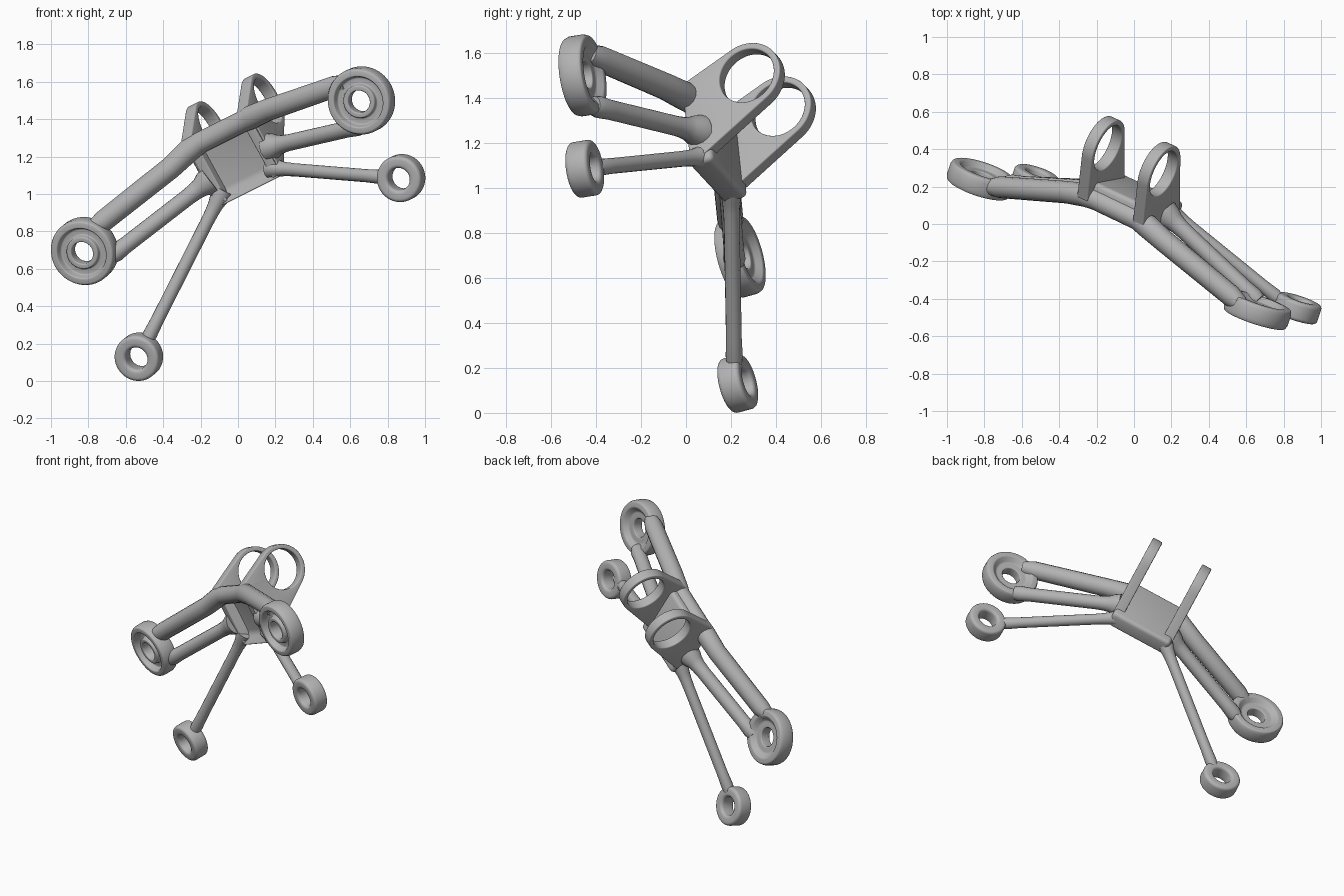
import bpy, bmesh
from math import sin, cos, pi, atan2
from mathutils import Vector, Matrix
from mathutils.geometry import convex_hull_2d

if "Cube" in bpy.data.objects:
    bpy.data.objects.remove(bpy.data.objects["Cube"], do_unlink=True)

grey = bpy.data.materials.new("plain grey")
grey.use_nodes = True
grey.diffuse_color = (0.45, 0.45, 0.45, 1)
grey.node_tree.nodes["Principled BSDF"].inputs["Base Color"].default_value = grey.diffuse_color

# Body frame: u runs between the lugs, v down the tray, m towards the back
u = Vector((0.82, -0.38, 0.41)).normalized()
m = Vector((0.28, 0.92, 0.25))
m = (m - u * m.dot(u)).normalized()
v = m.cross(u)
body = Matrix((u, v, m)).transposed().to_4x4()
body.translation = (-0.02, 0.08, 1.17)


def select(ob):
    bpy.ops.object.select_all(action="DESELECT")
    ob.select_set(True)
    bpy.context.view_layer.objects.active = ob


def finish(name, bm, matrix, bevel):
    bmesh.ops.recalc_face_normals(bm, faces=bm.faces)
    mesh = bpy.data.meshes.new(name)
    bm.to_mesh(mesh)
    bm.free()
    mesh.materials.append(grey)
    ob = bpy.data.objects.new(name, mesh)
    bpy.context.collection.objects.link(ob)
    ob.matrix_world = matrix
    select(ob)
    mod = ob.modifiers.new("rounded edges", "BEVEL")
    mod.width, mod.segments = bevel, 4
    mod.limit_method, mod.angle_limit = "ANGLE", 0.6
    bpy.ops.object.modifier_apply(modifier=mod.name)
    bpy.ops.object.shade_smooth_by_angle(angle=0.7)


def boss(name, centre, axis, profile, bevel):
    """Closed (radius, depth) profile revolved about the axis."""
    bm = bmesh.new()
    steps = 56
    rings = [[bm.verts.new((r * cos(a), r * sin(a), d)) for r, d in profile]
             for a in (2 * pi * i / steps for i in range(steps))]
    n = len(profile)
    for i in range(steps):
        here, there = rings[i], rings[(i + 1) % steps]
        for j in range(n):
            k = (j + 1) % n
            bm.faces.new((here[j], there[j], there[k], here[k]))
    matrix = Vector(axis).to_track_quat("Z", "Y").to_matrix().to_4x4()
    matrix.translation = centre
    finish(name, bm, matrix, bevel)


def tube(name, points, radii):
    """Round bar along a path with its own radius at every point."""
    curve = bpy.data.curves.new(name, "CURVE")
    curve.dimensions = "3D"
    curve.bevel_depth, curve.bevel_resolution = 1, 6
    curve.use_fill_caps = True
    spline = curve.splines.new("POLY")
    spline.points.add(len(points) - 1)
    for p, co, r in zip(spline.points, points, radii):
        p.co, p.radius = (*co, 1), r
    curve.materials.append(grey)
    ob = bpy.data.objects.new(name, curve)
    bpy.context.collection.objects.link(ob)
    select(ob)
    bpy.ops.object.convert(target="MESH")
    bpy.ops.object.shade_smooth_by_angle(angle=0.7)


def flared(name, start, end, r, flare):
    """Straight bar that widens softly at the body and sinks into the boss."""
    a, b = Vector(start), Vector(end)
    stops = [0, 0.06, 0.1, 0.15, 0.22, 0.85, 0.95, 1]
    swell = [1, 0.7, 0.3, 0.1, 0, 0, 0.15, -0.1]
    tube(name, [a.lerp(b, t) for t in stops], [r + flare * s for s in swell])


def lug(name, offset):
    """Teardrop cheek plate with a large round eye."""
    eye, outer, hole, half = Vector((-0.185, 0.312)), 0.16, 0.13, 0.034
    angles = [2 * pi * i / 72 for i in range(72)]
    corners = [Vector((s, z)) for s in (-0.23, 0.17) for z in (0.005, 0.03)]
    pts = corners + [eye + outer * Vector((cos(a), sin(a))) for a in angles]
    hull = [pts[i] for i in convex_hull_2d(pts)]
    edges = []
    for p, q in zip(hull, hull[1:] + hull[:1]):
        normal = Vector((q.y - p.y, p.x - q.x))
        d = normal.dot(p - eye)
        edges.append((normal, d) if d > 0 else (-normal, -d))
    angles = sorted(angles + [atan2(*(c - eye).yx) % (2 * pi) for c in corners])
    bm = bmesh.new()
    loops = []
    for a in angles:
        ray = Vector((cos(a), sin(a)))
        reach = min(d / n.dot(ray) for n, d in edges if n.dot(ray) > 1e-6)
        loops.append([bm.verts.new((offset + s * half, *(eye + ray * t)))
                      for t, s in ((hole, -1), (reach, -1), (reach, 1), (hole, 1))])
    for i, here in enumerate(loops):
        there = loops[(i + 1) % len(loops)]
        for j in range(4):
            k = (j + 1) % 4
            bm.faces.new((here[j], there[j], there[k], here[k]))
    bmesh.ops.remove_doubles(bm, verts=bm.verts, dist=1e-5)
    finish(name, bm, body, 0.012)


# Central tray, open to the front
bm = bmesh.new()
bmesh.ops.create_cube(bm, size=1)
for vert in bm.verts:
    vert.co = (vert.co.x * 0.42, vert.co.y * 0.38 - 0.01, vert.co.z * 0.12 + 0.05)
front = min(bm.faces, key=lambda f: f.calc_center_median().z)
bmesh.ops.inset_region(bm, faces=[front], thickness=0.07)
for vert in front.verts:
    vert.co.z += 0.08
finish("tray", bm, body, 0.025)

lug("left_lug", 0.18)
lug("right_lug", -0.18)

# Bosses: dished large ones, plain small ones
large = [(0.06, -0.045), (0.088, -0.045), (0.092, -0.015), (0.128, -0.015), (0.138, -0.055),
         (0.172, -0.052), (0.18, -0.03), (0.18, 0.03), (0.172, 0.052), (0.135, 0.055),
         (0.105, 0.025), (0.085, 0.025), (0.06, 0.025)]
small = [(0.06, -0.052), (0.125, -0.052), (0.125, 0.052), (0.06, 0.052)]
left_axis, right_axis = (0.31, 0.93, 0.15), (0.31, 0.92, 0.25)
boss("left_upper_boss", (0.66, -0.46, 1.5), left_axis, large, 0.007)
boss("right_upper_boss", (-0.82, 0.24, 0.695), right_axis, large, 0.007)
boss("left_lower_boss", (0.872, -0.45, 1.085), left_axis, small, 0.02)
boss("right_lower_boss", (-0.53, 0.23, 0.13), right_axis, small, 0.02)

# Thick upper bar runs from boss to boss along the top edge of the tray
tube("upper_bar",
     [(-0.775, 0.197, 0.82), (-0.72, 0.197, 0.855), (-0.36, 0.17, 1.14), (-0.26, 0.155, 1.235),
      (-0.2, 0.13, 1.275), (0.02, 0.025, 1.385), (0.07, -0.01, 1.41), (0.16, -0.09, 1.45),
      (0.52, -0.385, 1.575), (0.575, -0.432, 1.595)],
     [0.042, 0.058, 0.06, 0.064, 0.058, 0.058, 0.064, 0.06, 0.058, 0.042])

# Slimmer lower bars and thin struts
flared("left_lower_bar", (0.165, 0.06, 1.25), (0.665, -0.412, 1.365), 0.045, 0.03)
flared("right_lower_bar", (-0.15, 0.185, 1.075), (-0.68, 0.217, 0.665), 0.045, 0.03)
flared("left_strut", (0.17, 0.09, 1.14), (0.78, -0.405, 1.09), 0.035, 0.02)
flared("right_strut", (-0.08, 0.2, 1.02), (-0.49, 0.215, 0.21), 0.035, 0.02)
